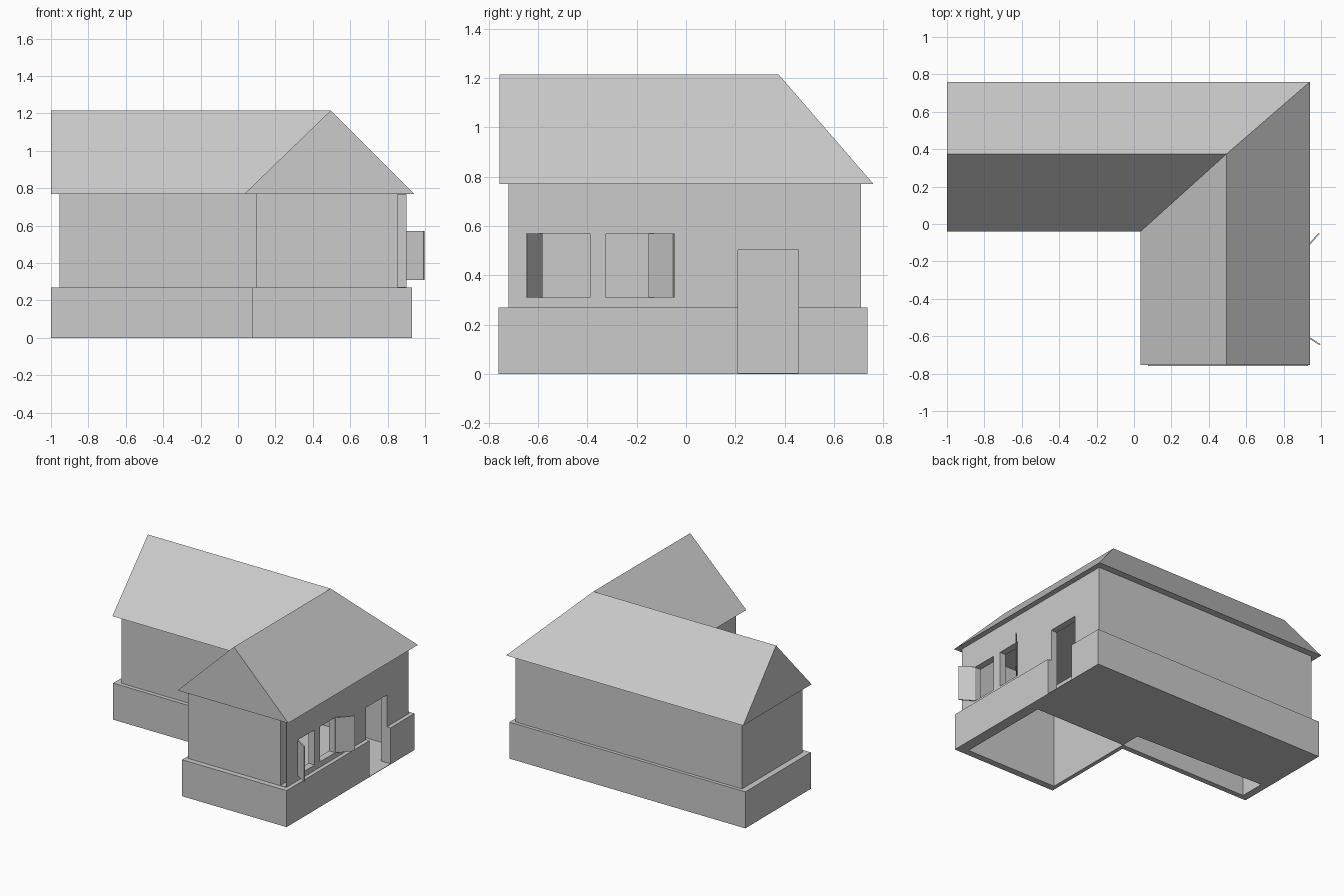
import bpy
import bmesh
import math
from mathutils import Matrix, Vector

cube = bpy.data.objects.get("Cube")
if cube:
    bpy.data.objects.remove(cube, do_unlink=True)

GREY = (0.6, 0.6, 0.6, 1.0)
plaster = bpy.data.materials.new("plain_grey")
plaster.use_nodes = True
plaster.diffuse_color = GREY
bsdf = plaster.node_tree.nodes["Principled BSDF"]
bsdf.inputs["Base Color"].default_value = GREY
bsdf.inputs["Roughness"].default_value = 0.8


def finish(name, bm):
    """Turn a bmesh into a flat-shaded object with the house material."""
    bmesh.ops.recalc_face_normals(bm, faces=bm.faces)
    mesh = bpy.data.meshes.new(name)
    bm.to_mesh(mesh)
    bm.free()
    mesh.materials.append(plaster)
    obj = bpy.data.objects.new(name, mesh)
    bpy.context.collection.objects.link(obj)
    return obj


def box(name, low, high):
    bm = bmesh.new()
    low, high = Vector(low), Vector(high)
    size = Matrix.Diagonal((*(high - low), 1.0))
    bmesh.ops.create_cube(bm, size=1, matrix=Matrix.Translation((low + high) / 2) @ size)
    return finish(name, bm)


def l_shape(left, right, front, back, inner_x, inner_y):
    """Footprint of two wings meeting at the back corner."""
    return [(left, inner_y), (inner_x, inner_y), (inner_x, front),
            (right, front), (right, back), (left, back)]


def ring(name, outer, inner, z0, z1):
    """Hollow wall between two matching footprints."""
    bm = bmesh.new()
    loops = [[bm.verts.new((x, y, z)) for x, y in path]
             for path, z in ((outer, z0), (outer, z1), (inner, z1), (inner, z0))]
    n = len(outer)
    for k in range(4):
        a, b = loops[k], loops[(k + 1) % 4]
        for i in range(n):
            j = (i + 1) % n
            bm.faces.new((a[i], a[j], b[j], b[i]))
    return finish(name, bm)


def cut(target, cutters):
    """Subtract the cutters for good, then remove them."""
    for cutter in cutters:
        cutter.hide_render = True
        mod = target.modifiers.new("opening", 'BOOLEAN')
        mod.operation = 'DIFFERENCE'
        mod.solver = 'EXACT'
        mod.object = cutter
    bpy.context.view_layer.update()
    graph = bpy.context.evaluated_depsgraph_get()
    mesh = bpy.data.meshes.new_from_object(target.evaluated_get(graph))
    target.modifiers.clear()
    target.data = mesh
    for cutter in cutters:
        bpy.data.objects.remove(cutter, do_unlink=True)


# Key levels and openings
LEDGE, EAVE, RIDGE = 0.27, 0.77, 1.215
SILL, LINTEL = 0.31, 0.57
DOOR = (0.21, 0.455)
WINDOWS = ((-0.585, -0.39), (-0.325, -0.15))

inside = l_shape(-0.945, 0.85, -0.71, 0.70, 0.105, 0.01)
wall_line = l_shape(-0.955, 0.90, -0.72, 0.71, 0.095, 0.0)
base_line = l_shape(-1.0, 0.93, -0.76, 0.735, 0.075, -0.03)


def door_cutter():
    return box("door_cutter", (0.8, DOOR[0], -0.1), (1.0, DOOR[1], 0.505))


# Plinth, open at the doorway
base = ring("base", base_line, inside, 0, LEDGE)
cut(base, [door_cutter()])

# Walls with doorway, windows and the open end of the cavity wall
walls = ring("walls", wall_line, inside, LEDGE, EAVE)
openings = [box("window_cutter", (0.8, y0, SILL), (1.0, y1, LINTEL)) for y0, y1 in WINDOWS]
cavity = box("cavity_cutter", (0.853, -0.75, LEDGE + 0.003), (0.897, -0.588, EAVE - 0.003))
cut(walls, [door_cutter(), cavity] + openings)

# Thin floor under the long wing, reaching out through the doorway
bm = bmesh.new()
outline = [(-0.945, 0.20), (0.105, 0.16), (0.105, 0.01), (0.85, 0.01),
           (0.85, DOOR[0]), (0.93, DOOR[0]), (0.93, DOOR[1]), (0.85, DOOR[1]),
           (0.85, 0.70), (-0.945, 0.70)]
face = bm.faces.new([bm.verts.new((x, y, 0)) for x, y in outline])
top = bmesh.ops.extrude_face_region(bm, geom=[face])["geom"]
bmesh.ops.translate(bm, vec=(0, 0, 0.004),
                    verts=[v for v in top if isinstance(v, bmesh.types.BMVert)])
finish("floor", bm)

# Roof: two gabled wings joined by a hip and a valley
bm = bmesh.new()
eave = l_shape(-1.0, 0.94, -0.755, 0.76, 0.035, -0.04)
a, valley, c, d, hip, f = [bm.verts.new((x, y, EAVE)) for x, y in eave]
left_peak, corner_peak, front_peak = [
    bm.verts.new((x, y, RIDGE)) for x, y in ((-1.0, 0.375), (0.495, 0.375), (0.495, -0.755))]
for loop in ((a, valley, corner_peak, left_peak),
             (valley, c, front_peak, corner_peak),
             (c, d, front_peak),
             (d, hip, corner_peak, front_peak),
             (hip, f, left_peak, corner_peak),
             (f, a, left_peak),
             (f, hip, d, c, valley, a)):
    bm.faces.new(loop)
finish("roof", bm)


# Shutters standing open at the outer jambs
def shutter(name, hinge_y, tip_x, tip_y):
    dx, dy = tip_x - 0.90, tip_y - hinge_y
    obj = box(name, (0, -0.004, SILL), (math.hypot(dx, dy), 0.004, LINTEL))
    obj.data.transform(Matrix.Translation((0.90, hinge_y, 0))
                       @ Matrix.Rotation(math.atan2(dy, dx), 4, 'Z'))


shutter("front_shutter", WINDOWS[0][0], 0.995, -0.645)
shutter("rear_shutter", WINDOWS[1][1], 0.99, -0.05)
